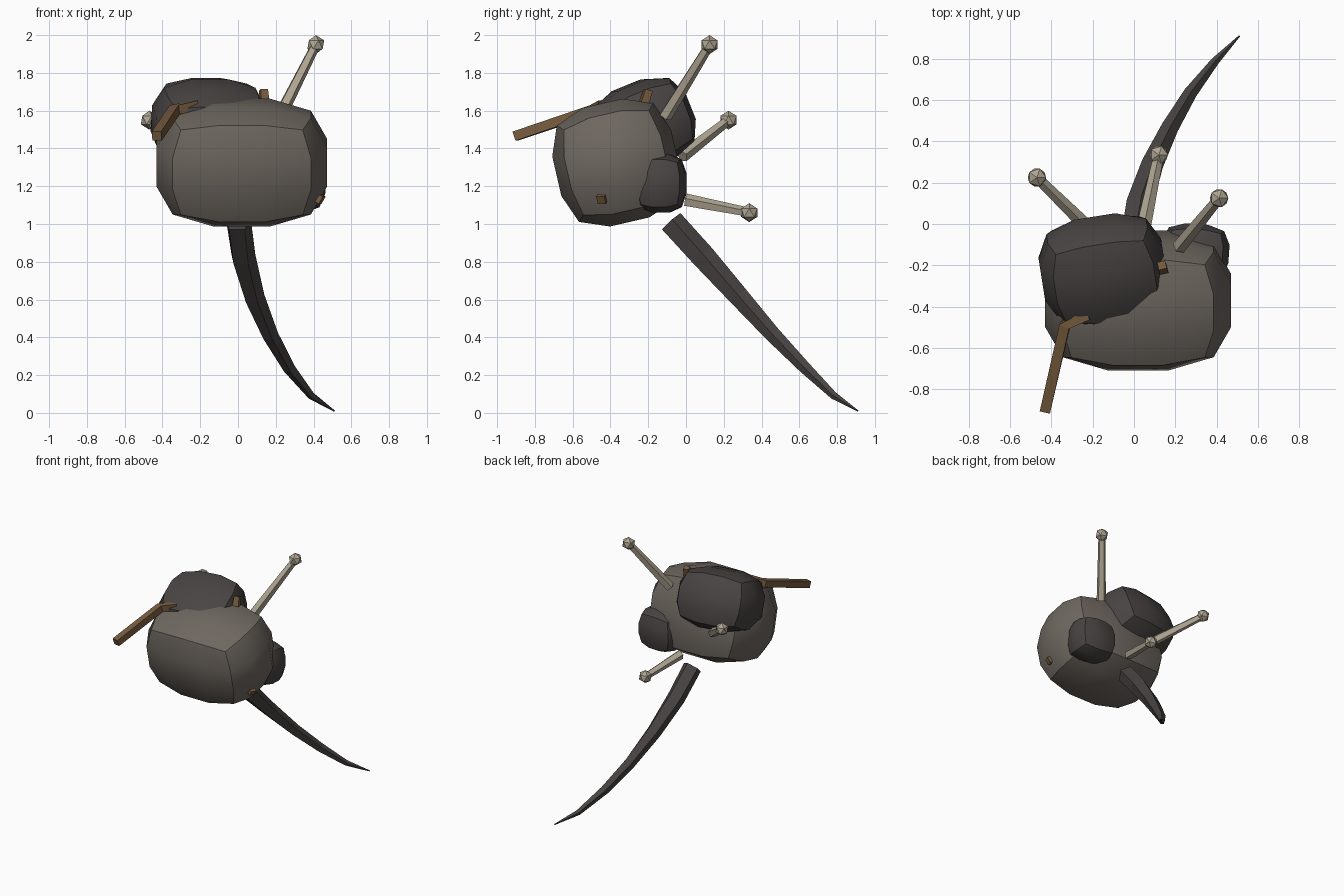
import bpy, bmesh, math
from mathutils import Vector, Matrix

if "Cube" in bpy.data.objects:
    bpy.data.objects.remove(bpy.data.objects["Cube"])


def material(name, rgb):
    m = bpy.data.materials.new(name)
    m.diffuse_color = (*rgb, 1)
    m.use_nodes = True
    m.node_tree.nodes["Principled BSDF"].inputs["Base Color"].default_value = m.diffuse_color
    return m


GREY = material("warm_grey_hide", (0.158, 0.137, 0.118))
DARK = material("dark_hide", (0.066, 0.058, 0.056))
BONE = material("bone", (0.43, 0.38, 0.29))
BROWN = material("brown", (0.185, 0.108, 0.05))


def finish(name, bm, mat):
    bmesh.ops.recalc_face_normals(bm, faces=bm.faces)
    me = bpy.data.meshes.new(name)
    bm.to_mesh(me)
    bm.free()
    me.materials.append(mat)
    ob = bpy.data.objects.new(name, me)
    bpy.context.collection.objects.link(ob)
    return ob


def puffed_box(name, centre, half, tilt, turn, mat):
    """Box with three cells per edge, blown towards a ball, smooth with sharp box edges."""
    bm = bmesh.new()
    bmesh.ops.create_cube(bm, size=2)
    bmesh.ops.subdivide_edges(bm, edges=bm.edges[:], cuts=2, use_grid_fill=True)
    for f in bm.faces:
        f.smooth = True
    for e in bm.edges:
        a, b = e.verts
        shared = sum(abs(a.co[i]) > 0.99 and abs(a.co[i] - b.co[i]) < 0.01 for i in range(3))
        e.smooth = shared < 2
    rot = Matrix.Rotation(math.radians(turn), 3, 'Z') @ Matrix.Rotation(math.radians(tilt), 3, 'X')
    for v in bm.verts:
        p = v.co * (0.2 + 0.8 / v.co.length) / 0.923
        p = Vector([p[i] * half[i] for i in range(3)])
        v.co = rot @ p + Vector(centre)
    return finish(name, bm, mat)


def tube(name, points, radii, sides, mat, phase=0.0):
    """Flat-faced tapering tube through the points."""
    pts = [Vector(p) for p in points]
    bm = bmesh.new()
    rings = []
    for i, p in enumerate(pts):
        d = (pts[min(i + 1, len(pts) - 1)] - pts[max(i - 1, 0)]).normalized()
        u = d.cross(Vector((0, 0, 1))).normalized()
        w = u.cross(d)
        rings.append([bm.verts.new(p + radii[i] * (u * math.cos(a) + w * math.sin(a)))
                      for a in (phase + math.tau * k / sides for k in range(sides))])
    for r, s in zip(rings, rings[1:]):
        for k in range(sides):
            j = (k + 1) % sides
            bm.faces.new((r[k], r[j], s[j], s[k]))
    bm.faces.new(rings[0])
    bm.faces.new(rings[-1])
    return finish(name, bm, mat)


# Main masses
puffed_box("body", (0.02, -0.37, 1.325), (0.45, 0.322, 0.322), 13, 0, GREY)
puffed_box("head", (-0.15, -0.22, 1.53), (0.30, 0.25, 0.22), 22, 9, DARK)
puffed_box("rear_lump", (0.295, -0.135, 1.215), (0.165, 0.135, 0.155), 0, -4, DARK)

# Curved tapering tail
tail = [(0.0, -0.08, 1.01), (0.025, 0.09, 0.825), (0.085, 0.28, 0.615), (0.17, 0.46, 0.415),
        (0.27, 0.63, 0.24), (0.39, 0.785, 0.09), (0.51, 0.91, 0.01)]
tube("tail", tail, (0.07, 0.068, 0.056, 0.044, 0.034, 0.021, 0.004), 5, DARK, math.pi / 2)

# Knobbed bone spikes
spikes = [((0.22, -0.11, 1.57), (0.412, 0.125, 1.95)),
          ((-0.22, -0.02, 1.36), (-0.47, 0.225, 1.55)),
          ((0.05, 0.0, 1.125), (0.12, 0.335, 1.06))]
for n, (base, tip) in enumerate(spikes, 1):
    tube(f"spike_shaft_{n}", (base, tip), (0.036, 0.026), 5, BONE, math.pi / 2)
    bm = bmesh.new()
    bmesh.ops.create_icosphere(bm, subdivisions=1, radius=0.05, matrix=Matrix.Translation(tip))
    finish(f"spike_knob_{n}", bm, BONE)

# Bent stick and the ends of the buried ones
Q = math.pi / 4
tube("bent_stick", [(-0.22, -0.44, 1.63), (-0.335, -0.49, 1.605), (-0.43, -0.905, 1.465)],
     (0.034, 0.036, 0.036), 4, BROWN, Q)
tube("upper_stick_end", [(0.145, -0.24, 1.58), (0.135, -0.20, 1.71)], (0.034, 0.028), 4, BROWN, Q)
tube("lower_stick_end", [(0.36, -0.42, 1.18), (0.445, -0.45, 1.125)], (0.032, 0.032), 4, BROWN, Q)
